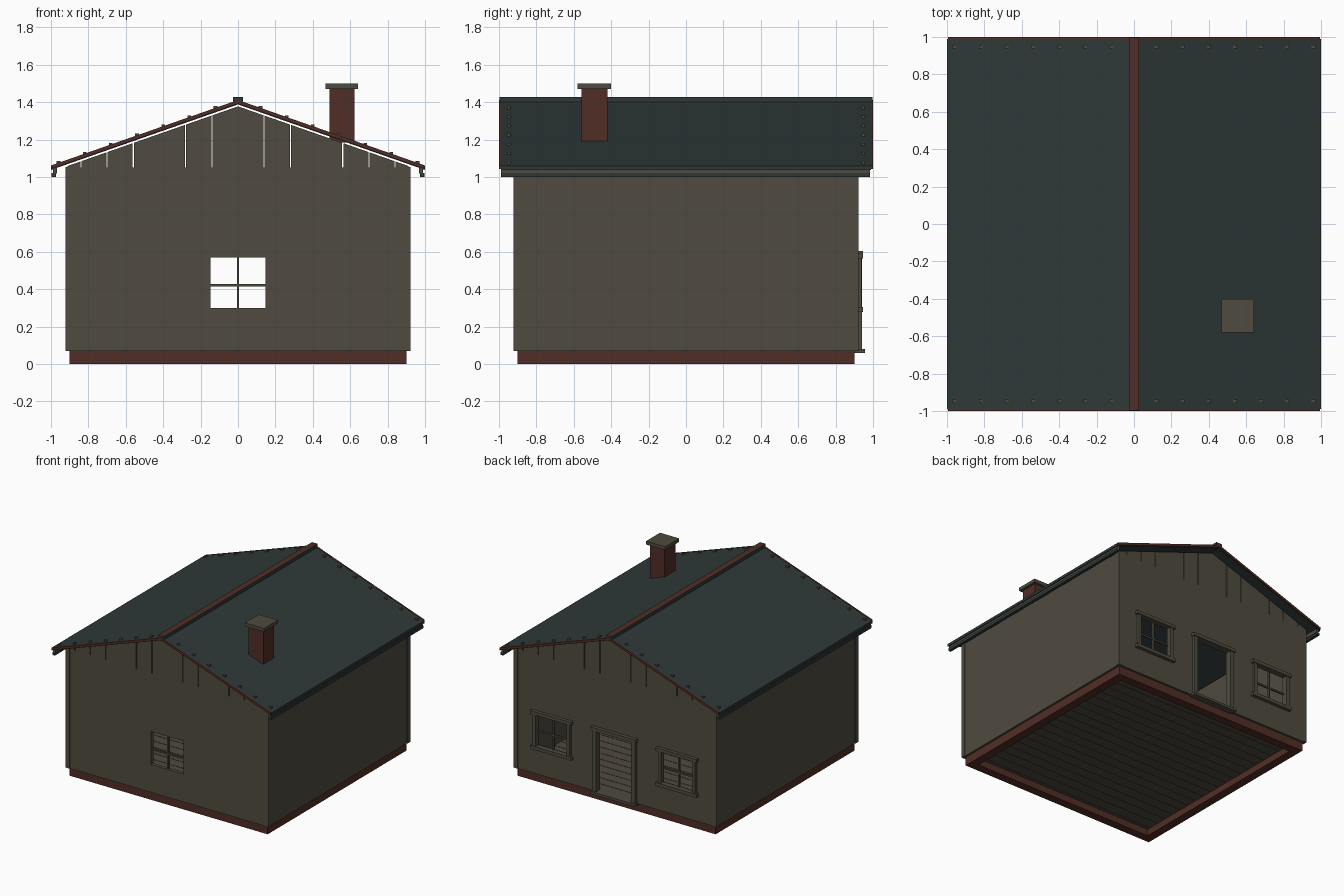
import bpy, bmesh, math

if "Cube" in bpy.data.objects:
    bpy.data.objects.remove(bpy.data.objects["Cube"])


def material(name, rgb):
    m = bpy.data.materials.new(name)
    m.diffuse_color = (*rgb, 1)
    m.use_nodes = True
    m.node_tree.nodes["Principled BSDF"].inputs["Base Color"].default_value = m.diffuse_color
    return m


TAUPE = material("weathered wood", (0.080, 0.070, 0.050))
TEAL = material("dark teal roofing", (0.028, 0.040, 0.040))
BRICK = material("red brown brick", (0.083, 0.027, 0.019))


def finish(name, bm, *mats):
    bmesh.ops.recalc_face_normals(bm, faces=bm.faces)
    me = bpy.data.meshes.new(name)
    bm.to_mesh(me)
    bm.free()
    for m in mats:
        me.materials.append(m)
    ob = bpy.data.objects.new(name, me)
    bpy.context.collection.objects.link(ob)
    return ob


def add_prism(bm, pts, y0, y1):
    """Extrude an xz outline along y."""
    a = [bm.verts.new((x, y0, z)) for x, z in pts]
    b = [bm.verts.new((x, y1, z)) for x, z in pts]
    bm.faces.new(a)
    bm.faces.new(b[::-1])
    for i in range(len(a)):
        j = (i + 1) % len(a)
        bm.faces.new((a[i], b[i], b[j], a[j]))


def add_box(bm, x0, x1, y0, y1, z0, z1):
    add_prism(bm, [(x0, z0), (x1, z0), (x1, z1), (x0, z1)], y0, y1)


def boxes(name, mat, items):
    bm = bmesh.new()
    for it in items:
        add_box(bm, *it)
    return finish(name, bm, mat)


def roof_z(x):
    return 1.41 - 0.35 * abs(x)


# Foundation ring and plank floor
boxes("foundation", BRICK, [
    (-0.9, 0.9, -0.9, -0.83, 0, 0.07), (-0.9, 0.9, 0.83, 0.9, 0, 0.07),
    (-0.9, -0.83, -0.83, 0.83, 0, 0.07), (0.83, 0.9, -0.83, 0.83, 0, 0.07)])
n = 20
w = 1.78 / n
boxes("floor_planks", TAUPE, [
    (-0.89, 0.89, -0.89 + i * w + 0.002, -0.89 + (i + 1) * w - 0.002, 0.055, 0.078)
    for i in range(n)])


# Walls, assembled around their openings (x0, x1, z0, z1)
def end_wall(name, y0, y1, openings):
    parts, x = [], -0.89
    for a, b, z0, z1 in openings:
        parts.append((x, a, y0, y1, 0.07, 1.05))
        if z0 > 0.07:
            parts.append((a, b, y0, y1, 0.07, z0))
        parts.append((a, b, y0, y1, z1, 1.05))
        x = b
    parts.append((x, 0.89, y0, y1, 0.07, 1.05))
    boxes(name, TAUPE, parts)


def window(c):
    return (c - 0.148, c + 0.148, 0.30, 0.57)


WIN_X = 0.57
end_wall("front_wall", -0.917, -0.887, [window(0)])
end_wall("back_wall", 0.887, 0.917,
         [window(-WIN_X), (-0.165, 0.165, 0.07, 0.58), window(WIN_X)])
for s, side in ((-1, "left"), (1, "right")):
    xs = sorted((s * 0.887, s * 0.917))
    boxes(side + "_wall", TAUPE, [(*xs, -0.89, 0.89, 0.07, 1.05)])
    xp = sorted((s * 0.885, s * 0.922))
    boxes(side + "_corner_posts", TAUPE,
          [(*xp, -0.922, -0.885, 0.07, 1.055), (*xp, 0.885, 0.922, 0.07, 1.055)])

# Window glazing bars
for name, c, y in (("front_window", 0, -0.902), ("back_window_left", -WIN_X, 0.902),
                   ("back_window_right", WIN_X, 0.902)):
    boxes(name + "_bars", TAUPE, [
        (c - 0.006, c + 0.006, y - 0.008, y + 0.008, 0.30, 0.57),
        (c - 0.148, c + 0.148, y - 0.007, y + 0.007, 0.415, 0.428)])

# Frames on the back wall
for name, c in (("left", -WIN_X), ("right", WIN_X)):
    boxes("back_window_frame_" + name, TAUPE, [
        (c - 0.17, c - 0.142, 0.9, 0.938, 0.29, 0.58),
        (c + 0.142, c + 0.17, 0.9, 0.938, 0.29, 0.58),
        (c - 0.187, c + 0.187, 0.9, 0.945, 0.565, 0.592),
        (c - 0.187, c + 0.187, 0.9, 0.945, 0.278, 0.305)])
boxes("door_frame", TAUPE, [
    (-0.195, -0.16, 0.885, 0.94, 0.07, 0.59), (0.16, 0.195, 0.885, 0.94, 0.07, 0.59),
    (-0.205, 0.205, 0.885, 0.947, 0.578, 0.605),
    (-0.205, 0.205, 0.885, 0.956, 0.06, 0.08)])

# Gable boards with narrow gaps
cuts = [-0.915, -0.84, -0.70, -0.56, -0.28, -0.14, 0.14, 0.28, 0.56, 0.70, 0.84, 0.915]
for s, name in ((-1, "front_gable"), (1, "back_gable")):
    bm = bmesh.new()
    for a, b in zip(cuts, cuts[1:]):
        a, b = a + 0.003, b - 0.003
        tops = [b, 0, a] if a < 0 < b else [b, a]
        pts = [(a, 1.05), (b, 1.05)] + [(x, roof_z(x) - 0.032) for x in tops]
        add_prism(bm, pts, *sorted((s * 0.893, s * 0.917)))
    finish(name, bm, TAUPE)


# Roof sheets, verge boards and ridge cap
def chevron(x, top, bottom):
    return [(-x, roof_z(x) + top), (0, roof_z(0) + top), (x, roof_z(x) + top),
            (x, roof_z(x) + bottom), (0, roof_z(0) + bottom), (-x, roof_z(x) + bottom)]


bm = bmesh.new()
add_prism(bm, chevron(1.0, 0, -0.022), -0.99, 0.99)
finish("roof", bm, TEAL)
for s, name in ((-1, "front_verge"), (1, "back_verge")):
    bm = bmesh.new()
    add_prism(bm, chevron(0.995, 0.002, -0.018), *sorted((s * 0.988, s * 1.0)))
    finish(name, bm, BRICK)

bm = bmesh.new()
add_box(bm, -0.026, 0.026, -0.998, 0.998, 1.398, 1.428)
ridge = finish("ridge_cap", bm, BRICK, TEAL)
for p in ridge.data.polygons:
    p.material_index = 0 if p.normal.z > 0.5 else 1

# Roofing nails along both ends
bm = bmesh.new()
for sx in (-1, 1):
    for y in (-0.947, 0.947):
        for i in range(7):
            x = sx * (0.12 + 0.14 * i)
            z = roof_z(x)
            add_box(bm, x - 0.01, x + 0.01, y - 0.01, y + 0.01, z - 0.006, z + 0.011)
finish("roof_nails", bm, TAUPE)

# Eaves boards and gutters
for s, side in ((-1, "left"), (1, "right")):
    boxes(side + "_fascia", TAUPE,
          [(*sorted((s * 0.968, s * 0.988)), -0.988, 0.985, 1.018, 1.058)])
    boxes(side + "_gutter_lip", TEAL,
          [(*sorted((s * 0.974, s * 0.996)), -0.988, 0.985, 1.0, 1.022)])

# Chimney
boxes("chimney", BRICK, [(0.488, 0.622, -0.56, -0.42, 1.185, 1.475)])
boxes("chimney_cap", TAUPE, [(0.468, 0.642, -0.58, -0.40, 1.472, 1.5)])
